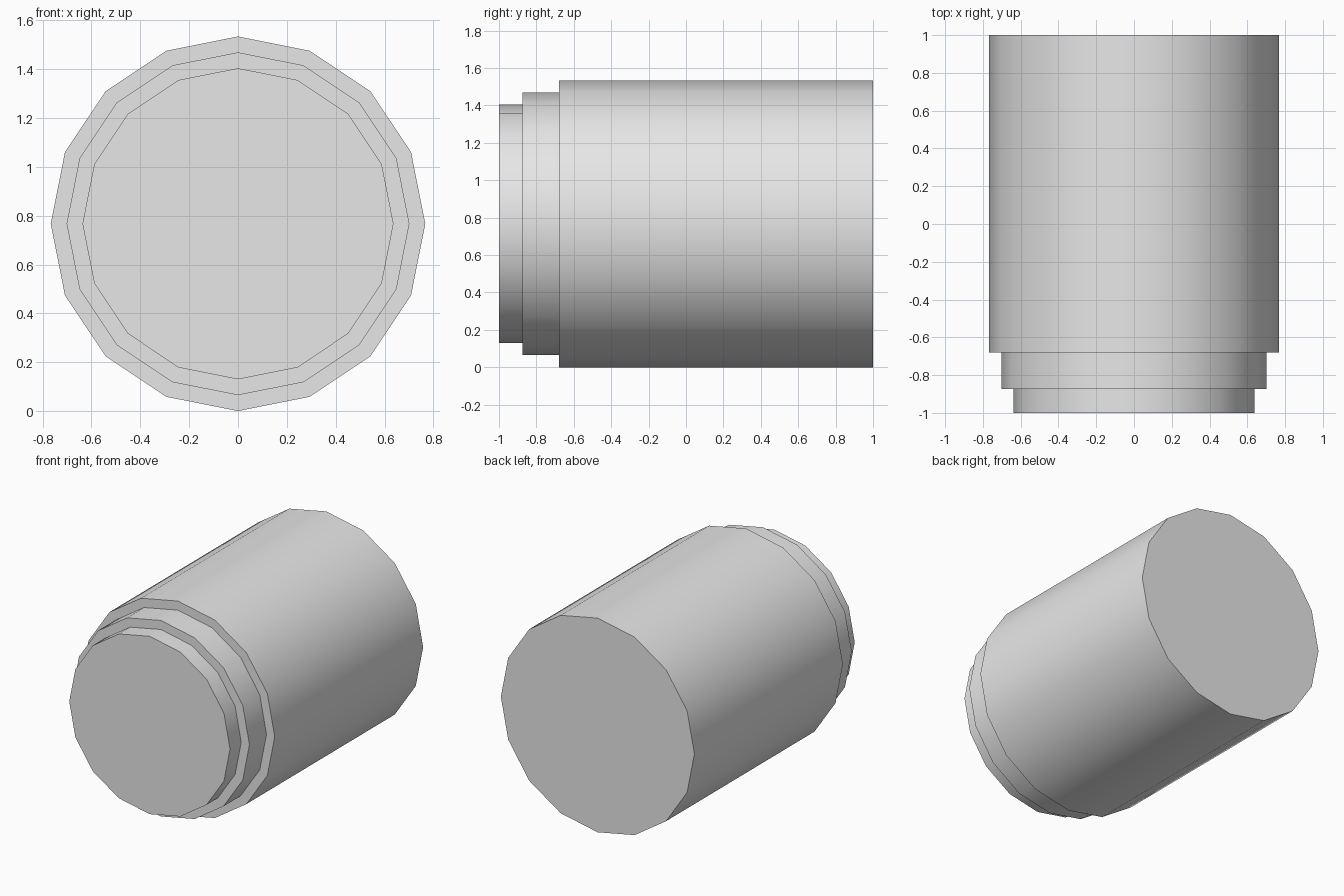
import bpy, bmesh, math
from mathutils import Vector

cube = bpy.data.objects.get("Cube")
if cube:
    bpy.data.objects.remove(cube, do_unlink=True)

SIDES = 16
CENTRE_Z = 0.767

grey = bpy.data.materials.new("plain_grey")
grey.use_nodes = True
colour = (0.8, 0.8, 0.8, 1)
grey.diffuse_color = colour
grey.node_tree.nodes["Principled BSDF"].inputs["Base Color"].default_value = colour

# Stepped outline as (radius, y), from the front cap to the back cap
profile = [(0.637, -1.0), (0.637, -0.873), (0.702, -0.873),
           (0.702, -0.68), (0.767, -0.68), (0.767, 1.0)]


def ring(bm, radius, y):
    angles = [2 * math.pi * i / SIDES for i in range(SIDES)]
    return [bm.verts.new(Vector((radius * math.cos(a), y,
                                 CENTRE_Z + radius * math.sin(a)))) for a in angles]


# Barrel with two collars: bridge the rings and close both ends
bm = bmesh.new()
rings = [ring(bm, r, y) for r, y in profile]
for a, b in zip(rings, rings[1:]):
    for i in range(SIDES):
        j = (i + 1) % SIDES
        bm.faces.new((a[i], a[j], b[j], b[i]))
bm.faces.new(rings[0])
bm.faces.new(rings[-1])
bmesh.ops.recalc_face_normals(bm, faces=bm.faces)
mesh = bpy.data.meshes.new("stepped_barrel")
bm.to_mesh(mesh)
bm.free()
mesh.materials.append(grey)
barrel = bpy.data.objects.new("stepped_barrel", mesh)
bpy.context.collection.objects.link(barrel)

# Smooth round sides, crisp steps and caps
bpy.ops.object.select_all(action='DESELECT')
barrel.select_set(True)
bpy.context.view_layer.objects.active = barrel
bpy.ops.object.shade_smooth_by_angle(angle=math.radians(35))
